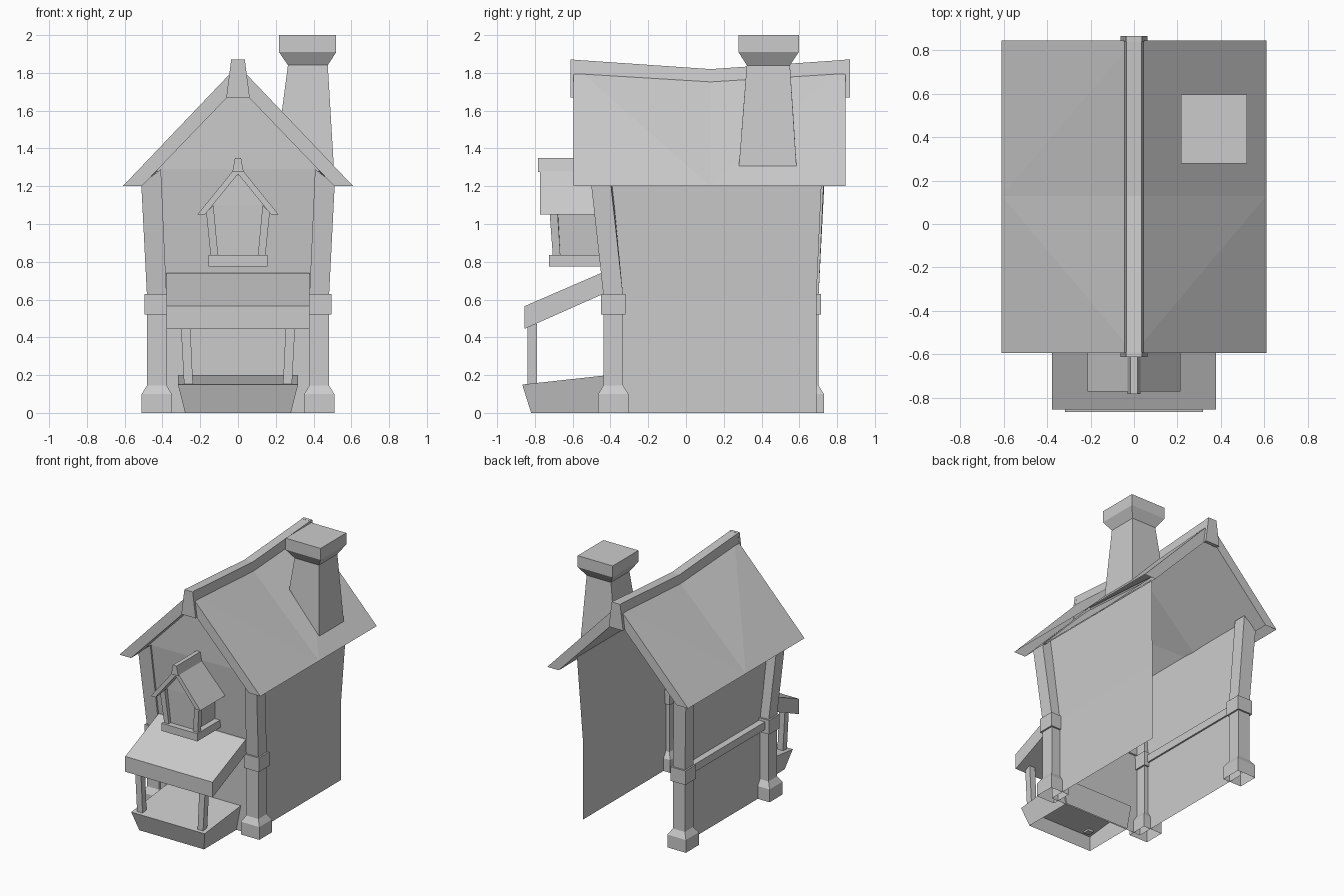
import bpy
import bmesh

cube = bpy.data.objects.get("Cube")
if cube:
    bpy.data.objects.remove(cube, do_unlink=True)

grey = bpy.data.materials.new("plain_grey")
grey.use_nodes = True
TONE = (0.6, 0.6, 0.6, 1)
grey.diffuse_color = TONE
grey.node_tree.nodes["Principled BSDF"].inputs["Base Color"].default_value = TONE


def finish(name, bm, solid=True):
    if solid:
        bmesh.ops.recalc_face_normals(bm, faces=bm.faces)
    mesh = bpy.data.meshes.new(name)
    bm.to_mesh(mesh)
    bm.free()
    mesh.materials.append(grey)
    obj = bpy.data.objects.new(name, mesh)
    bpy.context.collection.objects.link(obj)
    return obj


def loft(name, rings, bottom=True, top=True):
    """Skin a list of matching point rings, with optional end caps."""
    bm = bmesh.new()
    rows = [[bm.verts.new(p) for p in ring] for ring in rings]
    n = len(rows[0])
    for a, b in zip(rows, rows[1:]):
        for i in range(n):
            j = (i + 1) % n
            bm.faces.new((a[i], a[j], b[j], b[i]))
    if bottom:
        bm.faces.new(rows[0])
    if top:
        bm.faces.new(rows[-1])
    return finish(name, bm)


def rect(x, y, z):
    """Horizontal rectangle; z may differ on the two x sides."""
    za, zb = z if isinstance(z, tuple) else (z, z)
    return [(x[0], y[0], za), (x[1], y[0], zb), (x[1], y[1], zb), (x[0], y[1], za)]


def box(name, x, y, z):
    return loft(name, [rect(x, y, z[0]), rect(x, y, z[1])])


def square(cx, cy, r, z):
    return rect((cx - r, cx + r), (cy - r, cy + r), z)


def extrude_y(name, profile, stations):
    """Sweep an x-z profile through y, lowering each station by its sag."""
    return loft(name, [[(x, y, z - sag) for x, z in profile] for y, sag in stations])


def sheet(name, points):
    bm = bmesh.new()
    bm.faces.new([bm.verts.new(p) for p in points])
    return finish(name, bm, False)


# Corner posts: footing, shaft, collar and outward-leaning upper post
def corner_post(name, side, cy, lean):
    cx = side * 0.43
    loft(name + "_footing", [square(cx, cy, 0.08, 0), square(cx, cy, 0.08, 0.1),
                             square(cx, cy, 0.052, 0.145)], bottom=False)
    loft(name + "_shaft", [square(cx, cy, 0.052, 0.14), square(cx, cy, 0.052, 0.54)])
    loft(name + "_collar", [square(cx, cy, 0.065, 0.52), square(cx, cy, 0.065, 0.63)])
    tops = (1.21, 1.29) if side < 0 else (1.29, 1.21)
    loft(name + "_upper", [square(cx, cy, 0.052, 0.62),
                           square(cx + side * 0.03, cy + lean, 0.052, tops)])


corner_post("front_left_post", 1, -0.385, -0.065)
corner_post("front_right_post", -1, -0.385, -0.065)
corner_post("back_right_post", -1, 0.65, 0.03)

# Thin walls, leaning outward above mid height; the back stays open
for side, label in ((1, "left"), (-1, "right")):
    x0, x1 = side * 0.408, side * 0.44
    low = [(x0, -0.42, 0), (x0, 0.69, 0), (x0, 0.69, 0.6), (x0, -0.42, 0.6)]
    high = [(x0, -0.42, 0.6), (x0, 0.69, 0.6), (x1, 0.72, 1.275), (x1, -0.49, 1.275)]
    sheet(label + "_wall_lower", low[::side])
    sheet(label + "_wall_upper", high[::side])

sheet("front_wall_lower", [(-0.408, -0.42, 0), (0.408, -0.42, 0),
                           (0.408, -0.42, 0.6), (-0.408, -0.42, 0.6)])
sheet("front_wall_upper", [(-0.408, -0.42, 0.6), (0.408, -0.42, 0.6),
                           (0.43, -0.49, 1.29), (-0.43, -0.49, 1.29)])
sheet("front_gable", [(-0.43, -0.49, 1.29), (0.43, -0.49, 1.29), (0, -0.49, 1.75)])
box("right_wall_beam", (-0.46, -0.395), (-0.36, 0.63), (0.55, 0.61))


# Main roof: outer and inner skins with a sagging ridge, closed at both gables
def saddle_roof(name, skins, ends, middle, sag):
    bm = bmesh.new()
    for side in (1, -1):
        for y_end in ends:
            rim = []
            for x, eave_z, ridge_z in skins:
                eave = bm.verts.new((side * x, y_end, eave_z))
                eave_mid = bm.verts.new((side * x, middle, eave_z))
                ridge = bm.verts.new((0, y_end, ridge_z))
                ridge_mid = bm.verts.new((0, middle, ridge_z - sag))
                bm.faces.new((eave, eave_mid, ridge))
                bm.faces.new((eave_mid, ridge_mid, ridge))
                rim.append((eave, ridge))
            bm.faces.new((*rim[0], rim[1][1], rim[1][0]))
    bmesh.ops.remove_doubles(bm, verts=bm.verts, dist=0.001)
    return finish(name, bm)


saddle_roof("main_roof", [(0.61, 1.2, 1.84), (0.51, 1.2, 1.73)], (-0.595, 0.845), 0.13, 0.045)
cap_profile = [(-0.046, 1.785), (-0.035, 1.87), (0.035, 1.87), (0.046, 1.785)]
extrude_y("ridge_cap", cap_profile, [(-0.6, 0), (0.13, 0.05), (0.855, 0)])
end_profile = [(-0.062, 1.67), (-0.036, 1.87), (0.036, 1.87), (0.062, 1.67)]
for label, ya, yb in (("front", -0.612, -0.59), ("back", 0.84, 0.867)):
    extrude_y(label + "_ridge_end", end_profile, [(ya, 0), (yb, 0)])

# Chimney, its foot cut to the roof slope
loft("chimney_stack", [[(0.232, 0.302, 1.595), (0.507, 0.28, 1.305),
                        (0.507, 0.585, 1.305), (0.232, 0.567, 1.595)],
                       rect((0.265, 0.475), (0.322, 0.55), 1.845)])
cap_x, cap_y = (0.217, 0.52), (0.278, 0.597)
loft("chimney_cap", [rect((0.265, 0.475), (0.322, 0.55), 1.84),
                     rect(cap_x, cap_y, 1.91), rect(cap_x, cap_y, 2.0)])

# Window bay with its own small roof
box("bay_sill", (-0.155, 0.155), (-0.725, -0.43), (0.775, 0.835))
loft("bay_body", [rect((-0.11, 0.11), (-0.68, -0.43), 0.83),
                  rect((-0.135, 0.135), (-0.69, -0.46), 1.1),
                  rect((-0.005, 0.005), (-0.69, -0.48), 1.26)])
for side, label in ((1, "left"), (-1, "right")):
    loft("bay_post_" + label,
         [rect((side * 0.105, side * 0.145), (-0.705, -0.665), 0.83),
          rect((side * 0.13, side * 0.168), (-0.722, -0.68), (1.1, 1.06))])
bay_roof = [(-0.215, 1.05), (0, 1.315), (0.215, 1.05),
            (0.175, 1.05), (0, 1.265), (-0.175, 1.05)]
extrude_y("bay_roof", bay_roof, [(-0.773, 0), (-0.46, 0)])
bay_cap = [(-0.03, 1.275), (-0.016, 1.35), (0.016, 1.35), (0.03, 1.275)]
extrude_y("bay_ridge_cap", bay_cap, [(-0.783, 0), (-0.48, 0)])

# Porch: sloping canopy, two leaning props and a flared step
canopy = [(-0.855, 0.445), (-0.855, 0.565), (-0.45, 0.74), (-0.415, 0.74), (-0.415, 0.64)]
loft("porch_canopy", [[(x, y, z) for y, z in canopy] for x in (-0.378, 0.378)])
for side, label in ((1, "left"), (-1, "right")):
    loft("porch_prop_" + label,
         [rect((side * 0.238, side * 0.285), (-0.84, -0.79), 0.14),
          rect((side * 0.253, side * 0.303), (-0.84, -0.79), 0.47)])
loft("porch_step", [rect((-0.28, 0.28), (-0.82, -0.41), 0),
                    [(-0.318, -0.867, 0.15), (0.318, -0.867, 0.15),
                     (0.318, -0.41, 0.2), (-0.318, -0.41, 0.2)]], bottom=False)
